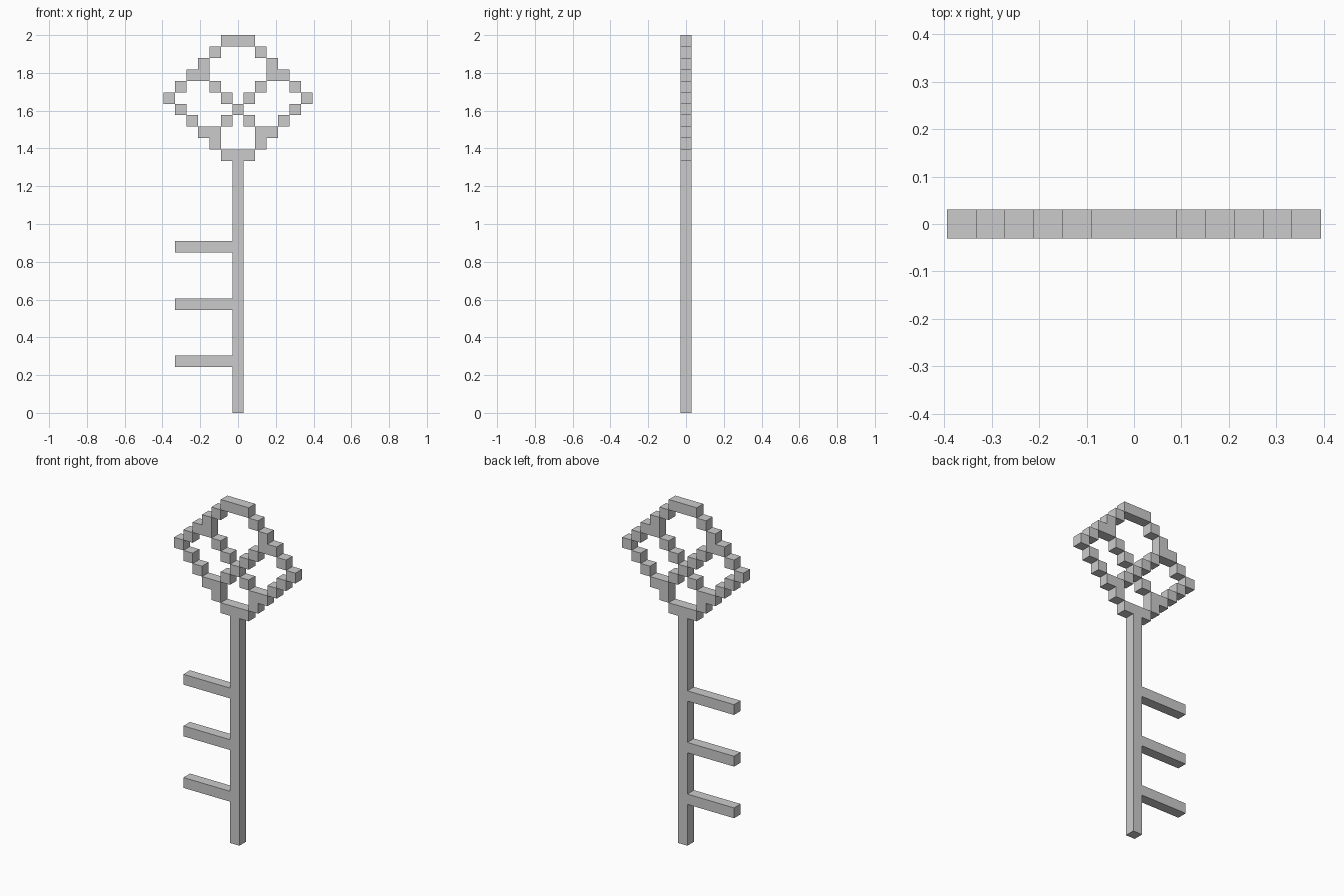
import bpy, bmesh
from math import radians
from mathutils import Vector

if "Cube" in bpy.data.objects:
    bpy.data.objects.remove(bpy.data.objects["Cube"])

ROWS = 33
S = 2 / ROWS  # size of one square cell

# Right half of the handle: columns filled in each row, from the top down
half = [(0, 1), (2,), (3,), (3, 4), (2, 5), (1, 6), (0, 5), (1, 4), (2, 3), (2,), (0, 1)]
bow = {(s * c, r) for r, cols in enumerate(half) for c in cols for s in (-1, 1)}
shaft = {(0, r) for r in range(len(half), ROWS)}
teeth = [{(c, r) for c in range(-5, 0)} for r in (18, 23, 28)]
filled = bow | shaft | set().union(*teeth)


def build(name, cells):
    """Skin the cells, leaving out walls hidden between neighbours."""
    bm = bmesh.new()
    for c, r in cells:
        centre = Vector((c * S, 0, (ROWS - r - 0.5) * S))
        for d in ((1, 0, 0), (-1, 0, 0), (0, 1, 0), (0, -1, 0), (0, 0, 1), (0, 0, -1)):
            if d[1] == 0 and (c + d[0], r - d[2]) in filled:
                continue
            n = Vector(d)
            u = Vector((d[1], d[2], d[0]))
            v = n.cross(u)
            bm.faces.new([bm.verts.new(centre + (n + a * u + b * v) * S / 2)
                          for a, b in ((1, 1), (-1, 1), (-1, -1), (1, -1))])
    bmesh.ops.remove_doubles(bm, verts=bm.verts, dist=1e-4)
    bmesh.ops.dissolve_limit(bm, angle_limit=radians(1), verts=bm.verts, edges=bm.edges)
    mesh = bpy.data.meshes.new(name)
    bm.to_mesh(mesh)
    bm.free()
    bpy.context.collection.objects.link(bpy.data.objects.new(name, mesh))


# Key parts
build("handle", bow)
build("shaft", shaft)
for i, cells in enumerate(teeth):
    build(f"tooth_{i + 1}", cells)
